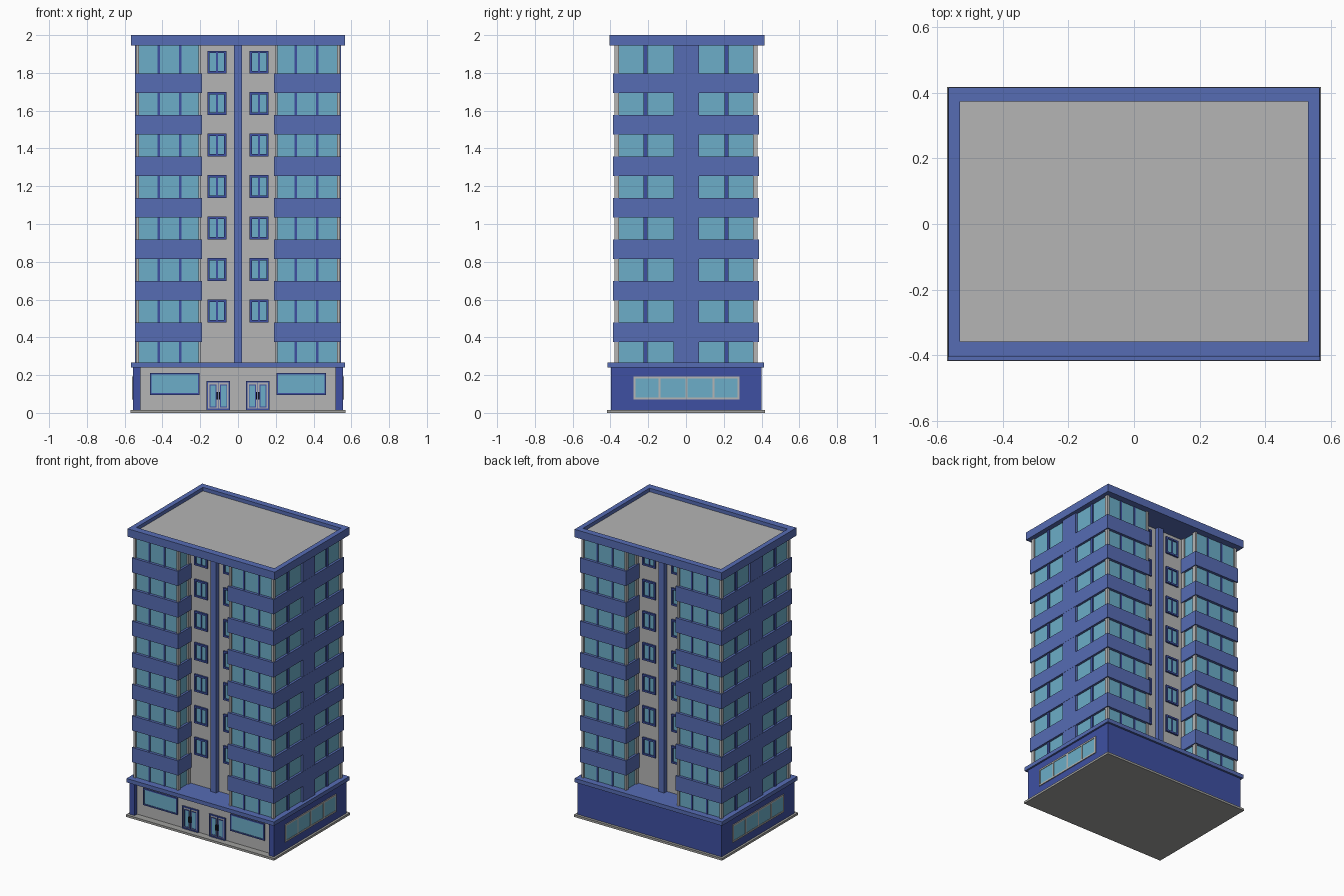
import bpy
import bmesh
from mathutils import Matrix, Vector

cube = bpy.data.objects.get("Cube")
if cube:
    bpy.data.objects.remove(cube)


def material(name, rgb):
    lin = [((c / 255 + 0.055) / 1.055) ** 2.4 for c in rgb] + [1.0]
    m = bpy.data.materials.new(name)
    m.use_nodes = True
    m.diffuse_color = lin
    m.node_tree.nodes["Principled BSDF"].inputs["Base Color"].default_value = lin
    return m


BLUE = material("mid blue", (86, 108, 180))
NAVY = material("deep blue", (62, 80, 162))
GLASS = material("glass teal", (108, 174, 200))
GREY = material("wall grey", (181, 181, 181))
STONE = material("base grey", (160, 160, 157))
DARK = material("handle dark", (40, 45, 60))


def span(x0, x1, y0, y1, z0, z1):
    return (x0, x1, y0, y1, z0, z1)


def mirror_x(boxes):
    return boxes + [(-b[1], -b[0]) + b[2:] for b in boxes]


def mirror_y(boxes):
    return boxes + [b[:2] + (-b[3], -b[2]) + b[4:] for b in boxes]


def both(boxes):
    return mirror_y(mirror_x(boxes))


def build(name, mat, boxes):
    """One object out of several axis-aligned boxes."""
    bm = bmesh.new()
    for x0, x1, y0, y1, z0, z1 in boxes:
        centre = Vector((x0 + x1, y0 + y1, z0 + z1)) / 2
        size = Matrix.Diagonal((x1 - x0, y1 - y0, z1 - z0, 1))
        bmesh.ops.create_cube(bm, size=1, matrix=Matrix.Translation(centre) @ size)
    mesh = bpy.data.meshes.new(name)
    bm.to_mesh(mesh)
    bm.free()
    mesh.materials.append(mat)
    obj = bpy.data.objects.new(name, mesh)
    bpy.context.collection.objects.link(obj)
    return obj


def frame(x0, x1, y0, y1, z0, z1, t):
    """Four bars around an opening in the xz plane."""
    return [span(x0, x0 + t, y0, y1, z0, z1), span(x1 - t, x1, y0, y1, z0, z1),
            span(x0 + t, x1 - t, y0, y1, z0, z0 + t),
            span(x0 + t, x1 - t, y0, y1, z1 - t, z1)]


LEDGE, ROOF = 0.267, 1.945      # tower starts and ends here
STEP = 0.2197                   # storey height
FLOORS = range(7)

# Ground slab, podium and ledge
build("base_slab", STONE, [span(-0.57, 0.57, -0.418, 0.418, 0, 0.015)])
build("podium", NAVY, [span(-0.555, 0.555, -0.36, 0.4, 0.015, 0.24)]
      + mirror_x([span(0.517, 0.555, -0.398, -0.36, 0.015, 0.24)]))
build("podium_front_wall", GREY, [span(-0.517, 0.517, -0.37, -0.36, 0.015, 0.24)])
build("podium_ledge", BLUE, [span(-0.567, 0.567, -0.416, 0.414, 0.24, LEDGE)])

# Shop windows on the podium front
build("shop_window_frames", NAVY,
      mirror_x(frame(0.204, 0.466, -0.378, -0.37, 0.095, 0.212, 0.009)))
build("shop_window_glass", GLASS,
      mirror_x([span(0.213, 0.457, -0.374, -0.37, 0.104, 0.203)]))

# Double doors
build("door_frames", NAVY, mirror_x(
    frame(0.042, 0.166, -0.38, -0.37, 0.015, 0.17, 0.008)
    + [span(0.102, 0.106, -0.378, -0.37, 0.015, 0.162)]))
build("door_leaves", GREY, mirror_x([span(0.05, 0.158, -0.373, -0.37, 0.016, 0.162)]))
panes = [(0.057, 0.095), (0.113, 0.151)]
build("door_pane_frames", NAVY, mirror_x(
    [b for a, c in panes for b in frame(a, c, -0.377, -0.373, 0.028, 0.15, 0.005)]))
build("door_glass", GLASS, mirror_x(
    [span(a + 0.005, c - 0.005, -0.375, -0.373, 0.033, 0.145) for a, c in panes]))
build("door_handles", DARK, mirror_x(
    [span(x, x + 0.006, -0.386, -0.373, 0.07, 0.11) for x in (0.095, 0.107)]))

# Strip windows on the podium sides
build("side_window_frames", GREY, mirror_x(
    [span(0.555, 0.561, -0.278, 0.283, z, z + 0.011) for z in (0.071, 0.182)]
    + [span(0.555, 0.561, y, y + 0.011, 0.082, 0.182)
       for y in (-0.278, -0.145, -0.003, 0.139, 0.272)]))
build("side_window_glass", GLASS, mirror_x([span(0.555, 0.558, -0.27, 0.275, 0.08, 0.185)]))

# Tower core with a fin on front and back
build("tower_core", GREY, [span(-0.22, 0.22, -0.24, 0.24, LEDGE, ROOF)])
build("centre_fins", BLUE, mirror_y([span(-0.021, 0.021, -0.27, -0.24, LEDGE, ROOF)]))

# Glazed wings, corner posts and mullions
build("wing_glass", GLASS, mirror_x([span(0.205, 0.53, -0.368, 0.368, LEDGE, ROOF)]))
build("corner_posts", GREY, both([
    span(0.523, 0.539, -0.378, -0.355, LEDGE, ROOF),
    span(0.196, 0.21, -0.378, -0.35, LEDGE, ROOF),
    span(0.196, 0.21, -0.265, -0.24, LEDGE, ROOF)]))
build("front_mullions", NAVY, both(
    [span(x, x + 0.013, -0.374, -0.36, LEDGE, ROOF) for x in (0.3, 0.414)]))
build("side_piers", BLUE, mirror_x(
    [span(0.52, 0.545, -0.066, 0.068, LEDGE, ROOF)]))
build("side_mullions", NAVY, both([span(0.52, 0.538, -0.226, -0.205, LEDGE, ROOF)]))

# Balcony bands wrapping each wing
build("storey_bands", BLUE, mirror_x(
    [span(0.19, 0.546, -0.387, 0.387, 0.376 + STEP * i, 0.478 + STEP * i) for i in FLOORS]))

# Small stair windows on front and back of the core
sills = [0.479 + STEP * i for i in FLOORS]
build("stair_window_frames", NAVY, both(
    [b for z in sills for b in frame(0.061, 0.162, -0.252, -0.24, z, z + 0.12, 0.012)
     + [span(0.107, 0.116, -0.249, -0.24, z, z + 0.12)]]))
build("stair_window_glass", GLASS, both(
    [span(0.07, 0.155, -0.244, -0.24, z + 0.01, z + 0.11) for z in sills]))

# Roof slab, parapet and floor
build("roof_slab", BLUE, [span(-0.566, 0.566, -0.405, 0.416, ROOF, 1.97)])
build("parapet", BLUE, mirror_x([span(0.531, 0.566, -0.405, 0.416, 1.97, 2)])
      + [span(-0.531, 0.531, -0.405, -0.358, 1.97, 2),
         span(-0.531, 0.531, 0.373, 0.416, 1.97, 2)])
build("roof_floor", GREY, [span(-0.531, 0.531, -0.358, 0.373, 1.97, 1.975)])
